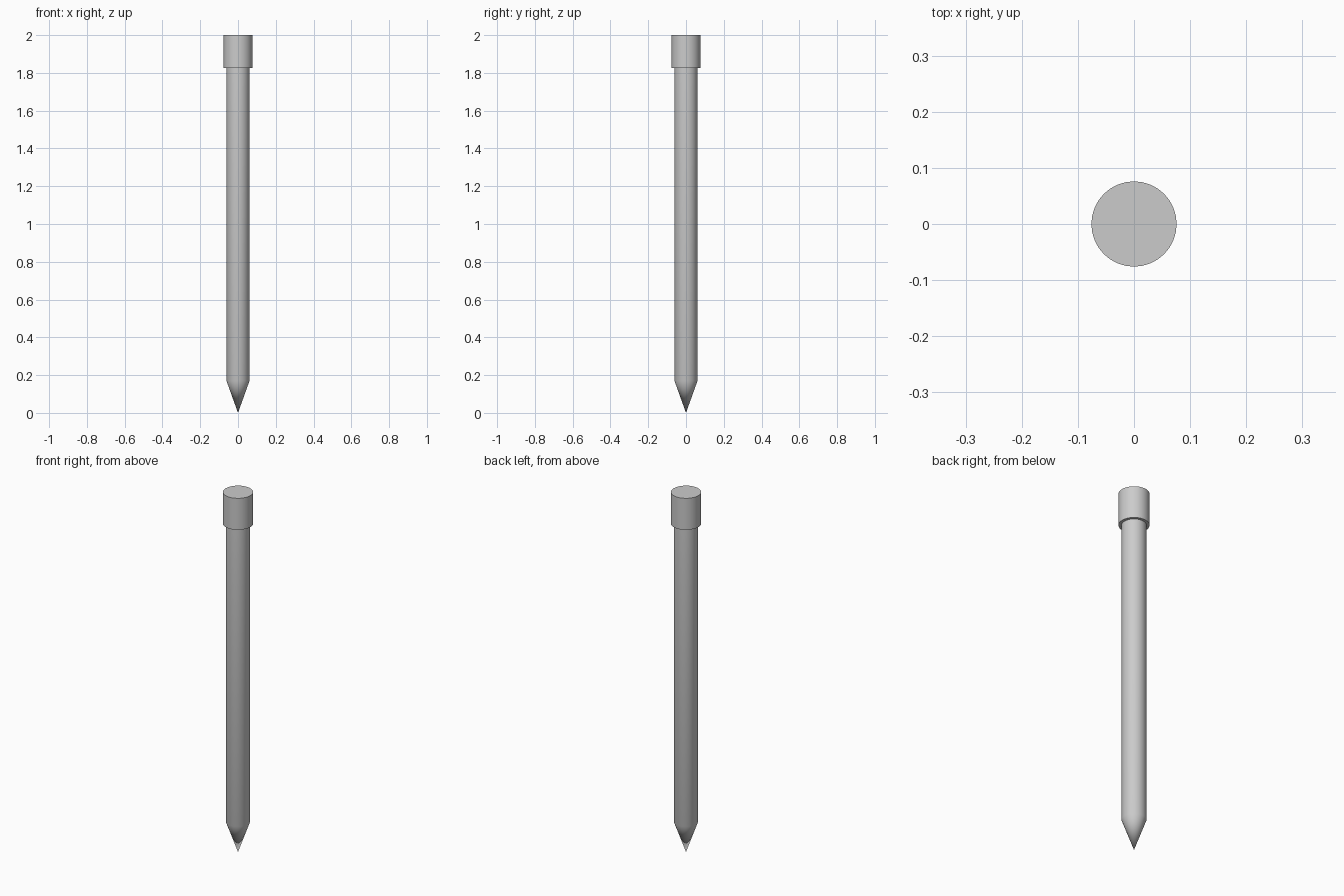
import bpy, bmesh, math

if "Cube" in bpy.data.objects:
    bpy.data.objects.remove(bpy.data.objects["Cube"])

SEGMENTS = 32


def lathe(name, profile):
    """Spin (radius, z) points around the z axis; zero radius closes to a pole."""
    bm = bmesh.new()
    verts = [bm.verts.new((r, 0, z)) for r, z in profile]
    edges = [bm.edges.new(pair) for pair in zip(verts, verts[1:])]
    bmesh.ops.spin(bm, geom=verts + edges, cent=(0, 0, 0), axis=(0, 0, 1),
                   angle=math.tau, steps=SEGMENTS, use_merge=True)
    bmesh.ops.remove_doubles(bm, verts=bm.verts, dist=1e-5)
    bmesh.ops.recalc_face_normals(bm, faces=bm.faces)
    mesh = bpy.data.meshes.new(name)
    bm.to_mesh(mesh)
    bm.free()
    obj = bpy.data.objects.new(name, mesh)
    bpy.context.collection.objects.link(obj)
    bpy.ops.object.select_all(action='DESELECT')
    obj.select_set(True)
    bpy.context.view_layer.objects.active = obj
    bpy.ops.object.shade_smooth_by_angle(angle=math.radians(30))
    return obj


# Long shaft with its pointed end, running up into the cap
lathe("shaft_and_point", [(0, 0), (0.061, 0.17), (0.061, 1.825)])

# Wider cylindrical cap, with a ring underneath meeting the shaft
lathe("end_cap", [(0.061, 1.825), (0.076, 1.825), (0.076, 2.0), (0, 2.0)])
